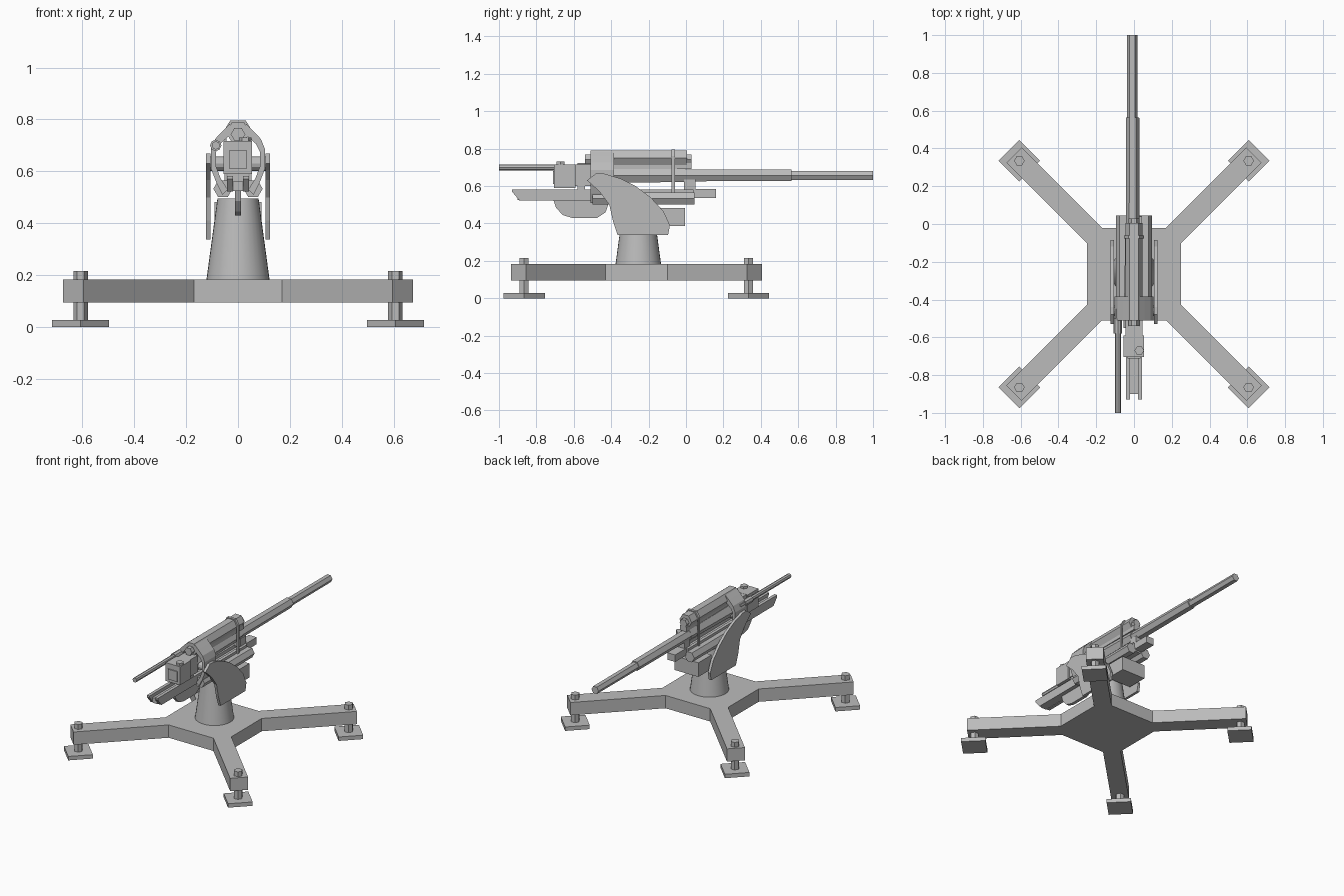
import bpy, bmesh, math
from mathutils import Vector

if "Cube" in bpy.data.objects:
    bpy.data.objects.remove(bpy.data.objects["Cube"])

grey = bpy.data.materials.new("plain_grey")
grey.use_nodes = True
grey.diffuse_color = (0.5, 0.5, 0.5, 1)
grey.node_tree.nodes["Principled BSDF"].inputs["Base Color"].default_value = (0.5, 0.5, 0.5, 1)

MID = -0.265  # y of the pedestal axis
PLACE = {"x": lambda p, d: (d, p[0], p[1]),
         "y": lambda p, d: (p[0], d, p[1]),
         "z": lambda p, d: (p[0], p[1], d)}


def prism(name, pts, axis, a, b, taper=1.0, smooth=False):
    """Extrude a 2D outline along an axis from a to b, scaling the far end."""
    c = sum((Vector(p) for p in pts), Vector((0, 0))) / len(pts)
    bm = bmesh.new()
    near = [bm.verts.new(PLACE[axis](p, a)) for p in pts]
    far = [bm.verts.new(PLACE[axis](c + (Vector(p) - c) * taper, b)) for p in pts]
    bm.faces.new(near)
    bm.faces.new(far)
    for i in range(len(pts)):
        j = (i + 1) % len(pts)
        bm.faces.new((near[i], near[j], far[j], far[i]))
    bmesh.ops.recalc_face_normals(bm, faces=bm.faces)
    mesh = bpy.data.meshes.new(name)
    bm.to_mesh(mesh)
    bm.free()
    mesh.materials.append(grey)
    obj = bpy.data.objects.new(name, mesh)
    bpy.context.collection.objects.link(obj)
    if smooth:
        bpy.ops.object.select_all(action="DESELECT")
        obj.select_set(True)
        bpy.context.view_layer.objects.active = obj
        bpy.ops.object.shade_smooth_by_angle(angle=math.radians(35))
    return obj


def ngon(u, v, r, n=6, turn=0.0):
    return [(u + r * math.cos(turn + math.tau * i / n),
             v + r * math.sin(turn + math.tau * i / n)) for i in range(n)]


def box(name, x0, x1, y0, y1, z0, z1):
    return prism(name, [(x0, y0), (x1, y0), (x1, y1), (x0, y1)], "z", z0, z1)


def rod(name, x, z, r, y0, y1, taper=1.0, n=6):
    return prism(name, ngon(x, z, r, n), "y", y0, y1, taper)


# Cross-shaped base: one quarter outline, mirrored round
quarter = [(0.25, 0.165), (0.675, 0.59), (0.595, 0.67), (0.17, 0.245)]
outline = []
for sx, sy in ((1, 1), (-1, 1), (-1, -1), (1, -1)):
    pts = quarter if sx * sy > 0 else quarter[::-1]
    outline += [(sx * x, MID + sy * y) for x, y in pts]
prism("cross_base", outline, "z", 0.095, 0.183)

# Levelling jacks with square feet
for sx, side in ((1, "left"), (-1, "right")):
    for sy, end in ((1, "rear"), (-1, "front")):
        x, y = sx * 0.607, MID + sy * 0.6
        prism(f"{end}_{side}_foot", ngon(x, y, 0.11, 4), "z", 0, 0.027)
        prism(f"{end}_{side}_jack", ngon(x, y, 0.028), "z", 0.02, 0.216)

# Pedestal and the box ahead of it
prism("pedestal", ngon(0, MID + 0.01, 0.122, 32), "z", 0.18, 0.495, 0.65, True)
box("equipment_box", -0.09, 0.09, -0.15, -0.005, 0.385, 0.482)

# Curved side plates of the mount
plate = [(-0.48, 0.668), (-0.53, 0.63), (-0.5, 0.605), (-0.46, 0.567), (-0.41, 0.5),
         (-0.39, 0.41), (-0.365, 0.337), (-0.096, 0.337), (-0.086, 0.39),
         (-0.12, 0.465), (-0.19, 0.54), (-0.27, 0.6), (-0.35, 0.64), (-0.44, 0.667)]
for s, side in ((1, "left"), (-1, "right")):
    prism(f"{side}_side_plate", plate, "x", s * 0.106, s * 0.124)
prism("trunnion", ngon(-0.46, 0.63, 0.028, 12), "x", -0.115, 0.115)

# Yoke: arched band on each side of the gun
band = [(0.03, 0.785), (0.055, 0.76), (0.088, 0.725), (0.104, 0.685), (0.104, 0.61),
        (0.085, 0.56), (0.06, 0.51), (0.04, 0.53), (0.068, 0.575), (0.085, 0.62),
        (0.085, 0.675), (0.07, 0.705), (0.03, 0.74)]
for s, side in ((1, "left"), (-1, "right")):
    prism(f"{side}_yoke", [(s * x, z) for x, z in band], "y", -0.51, -0.385)

# Barrel in two steps, with a tapering sleeve
rod("barrel_sleeve", -0.005, 0.657, 0.05, -0.55, 0.0, 0.8)
rod("barrel", -0.007, 0.657, 0.037, -0.1, 0.565, 0.94)
rod("muzzle_tube", -0.009, 0.657, 0.028, 0.55, 1.0, 0.97)

# Recuperator above the barrel
rod("recuperator", 0, 0.75, 0.046, -0.51, 0.005)
rod("recuperator_caps", 0, 0.743, 0.028, -0.54, 0.03)
box("recuperator_rail", -0.025, 0.025, -0.5, 0.03, 0.69, 0.722)

# Breech block with a recessed-looking rear plate
box("breech", -0.056, 0.054, -0.705, -0.59, 0.59, 0.716)
box("breech_plate", -0.035, 0.035, -0.712, -0.7, 0.61, 0.68)
box("breech_neck", -0.045, 0.045, -0.6, -0.5, 0.6, 0.715)
box("breech_foot", -0.04, 0.04, -0.58, -0.54, 0.54, 0.61)
prism("breech_bolt", ngon(0.028, -0.67, 0.025), "z", 0.7, 0.73)

# Cradle rails and trough below the barrel
rail = [(-0.93, 0.582), (-0.93, 0.57), (-0.89, 0.522), (-0.4, 0.522),
        (0.04, 0.535), (0.04, 0.582)]
for s, side in ((1, "left"), (-1, "right")):
    prism(f"{side}_cradle_rail", rail, "x", s * 0.02, s * 0.042)
box("cradle_trough", -0.02, 0.02, -0.9, 0.04, 0.525, 0.56)
box("cradle_nose", -0.03, 0.03, 0.03, 0.16, 0.535, 0.583)
box("barrel_support", -0.025, 0.025, -0.01, 0.05, 0.575, 0.635)

# Twin lower cylinders
for s, side in ((1, "left"), (-1, "right")):
    rod(f"{side}_lower_cylinder", s * 0.058, 0.533, 0.037, -0.5, 0.045)

# Elevation arc
arc = [(-0.71, 0.53), (-0.695, 0.485), (-0.66, 0.445), (-0.61, 0.43), (-0.475, 0.43),
       (-0.43, 0.46), (-0.405, 0.53)]
prism("elevation_arc", arc, "x", -0.011, 0.011)

# Strap holding barrel and recuperator together
for s, side in ((1, "left"), (-1, "right")):
    box(f"{side}_strap", s * 0.044, s * 0.053, -0.078, -0.06, 0.55, 0.76)
box("strap_top", -0.03, 0.03, -0.078, -0.06, 0.78, 0.796)
for s, side in ((1, "left"), (-1, "right")):
    prism(f"{side}_strap_slope", [(s * 0.03, 0.796), (s * 0.053, 0.758),
                                  (s * 0.044, 0.75), (s * 0.022, 0.788)],
          "y", -0.078, -0.06)

# Long side rod with its collar
rod("side_rod", -0.085, 0.7, 0.016, -1.0, -0.45, 1, 8)
rod("side_rod_collar", -0.086, 0.7, 0.022, -0.58, -0.5, 1, 8)
